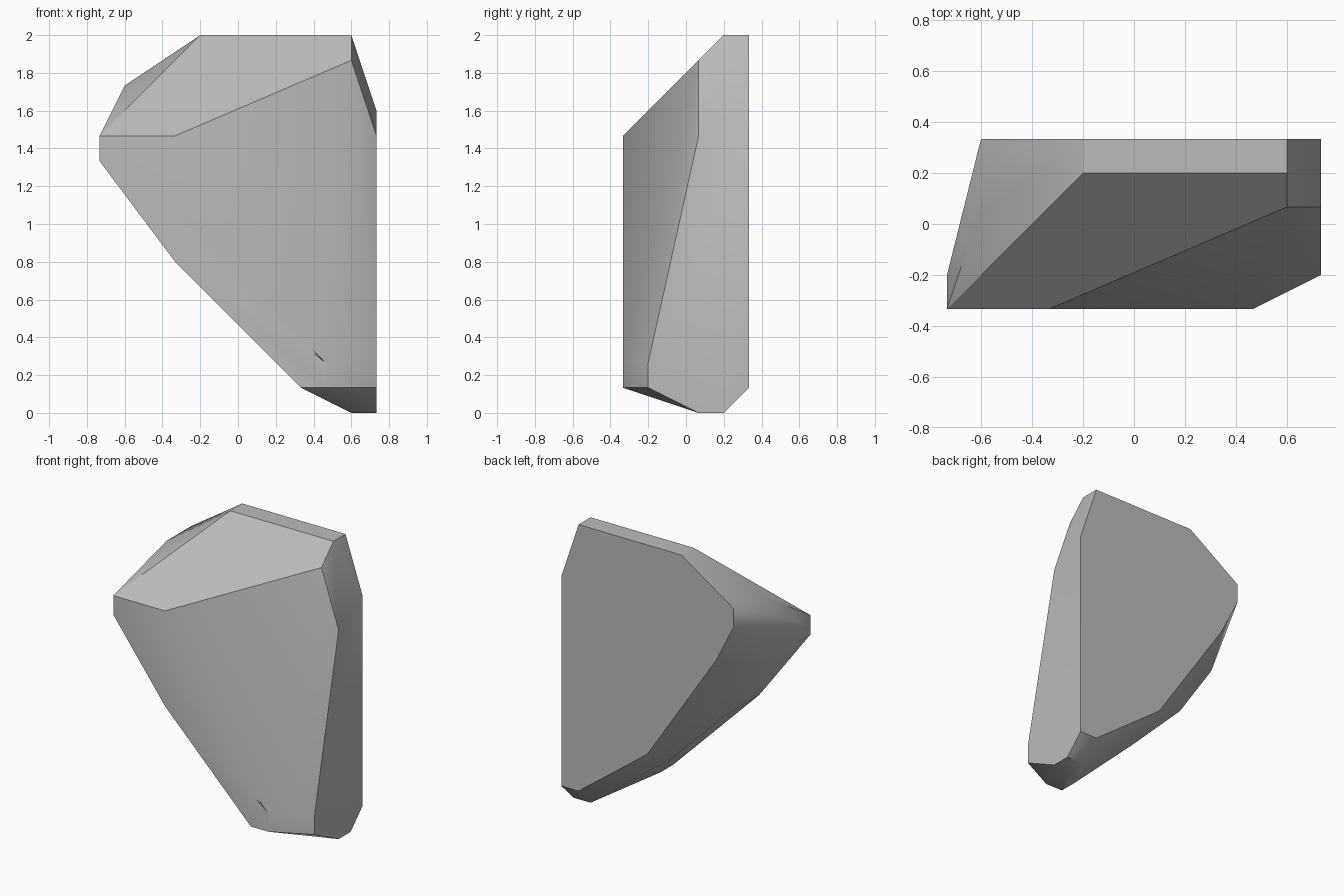
import bpy, bmesh, math

cube = bpy.data.objects.get("Cube")
if cube:
    bpy.data.objects.remove(cube, do_unlink=True)

UNIT = 1 / 15  # the boulder's corners sit on a regular lattice

grey = bpy.data.materials.new("stone_grey")
grey.use_nodes = True
colour = (0.5, 0.5, 0.5, 1)
grey.diffuse_color = colour
grey.node_tree.nodes["Principled BSDF"].inputs["Base Color"].default_value = colour


def hull(name, points):
    """Wrap a faceted convex solid around a set of corner points."""
    bm = bmesh.new()
    verts = [bm.verts.new(p) for p in points]
    bmesh.ops.convex_hull(bm, input=verts)
    bmesh.ops.delete(bm, geom=[v for v in bm.verts if not v.link_faces], context='VERTS')
    bmesh.ops.dissolve_limit(bm, angle_limit=math.radians(0.5),
                             verts=bm.verts[:], edges=bm.edges[:])
    bmesh.ops.recalc_face_normals(bm, faces=bm.faces[:])
    mesh = bpy.data.meshes.new(name)
    bm.to_mesh(mesh)
    bm.free()
    mesh.materials.append(grey)
    obj = bpy.data.objects.new(name, mesh)
    bpy.context.collection.objects.link(obj)
    return obj


# Outline of the flat back, as (x, z)
back = [(11, 24), (9, 30), (-3, 30), (-9, 26), (-9, 24),
        (-7, 20), (1, 8), (9, 2), (11, 2)]
# Outline of the flat front, as (x, z)
front = [(-5, 22), (-11, 22), (-11, 20), (-5, 12), (5, 2), (7, 2), (7, 4)]
# Chamfer corners between front and back: top, left, underside, right
middle = [(9, 1, 28), (9, 3, 30), (-3, 3, 30), (-9, 1, 26),
          (-11, -3, 22), (-11, -3, 20), (-9, 1, 18), (-5, 1, 12), (1, 1, 6),
          (5, -3, 2), (9, 1, 0), (9, 3, 0), (11, 1, 0), (11, 3, 0),
          (11, -3, 2), (11, -3, 4), (11, 1, 22)]

corners = [(x, 5, z) for x, z in back] + [(x, -5, z) for x, z in front] + middle
boulder = hull("boulder", [[c * UNIT for c in p] for p in corners])

# Small chipped crack low on the front
cutter = hull("crack_cutter", [(0.36, -0.335, 0.37), (0.37, -0.335, 0.34),
                               (0.465, -0.335, 0.265), (0.455, -0.312, 0.27)])
cutter.hide_render = True
cutter.hide_set(True)
cut = boulder.modifiers.new("crack", 'BOOLEAN')
cut.operation = 'DIFFERENCE'
cut.solver = 'EXACT'
cut.object = cutter

# Bake the crack, then smooth the shallow edges and keep the hard ones
bpy.ops.object.select_all(action='DESELECT')
boulder.select_set(True)
bpy.context.view_layer.objects.active = boulder
bpy.ops.object.modifier_apply(modifier=cut.name)
bpy.data.objects.remove(cutter, do_unlink=True)
bpy.ops.object.shade_smooth_by_angle(angle=math.radians(30))
